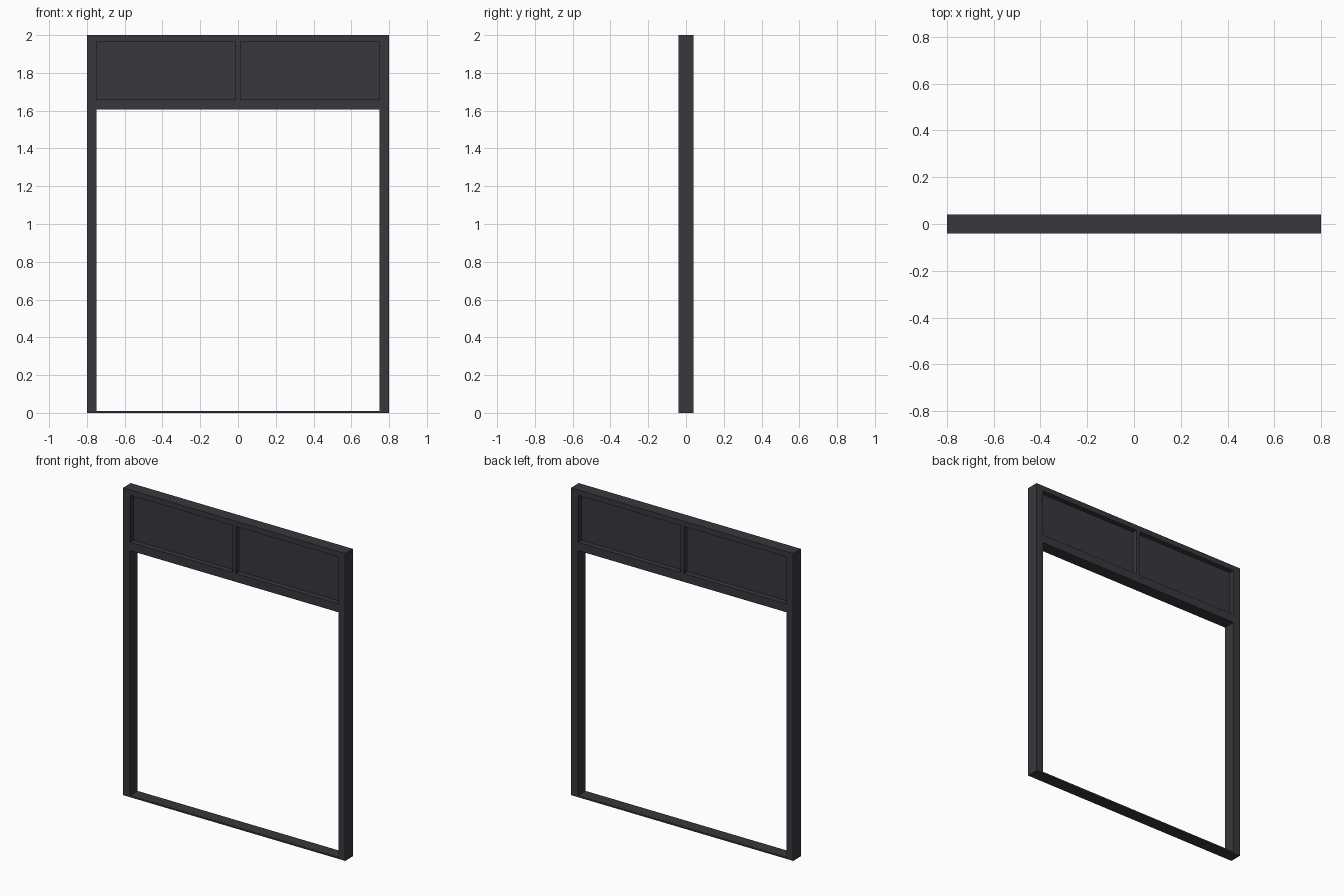
import bpy

cube = bpy.data.objects.get("Cube")
if cube:
    bpy.data.objects.remove(cube, do_unlink=True)

# Single dark paint colour
paint = bpy.data.materials.new("charcoal_paint")
paint.use_nodes = True
colour = (0.041, 0.038, 0.046, 1)
paint.diffuse_color = colour
paint.node_tree.nodes["Principled BSDF"].inputs["Base Color"].default_value = colour

WIDTH, HEIGHT, DEPTH = 1.6, 2.0, 0.08
POST = 0.05
INNER = WIDTH / 2 - POST
MULLION = 0.013      # half width
PANEL_LOW, PANEL_HIGH = 1.66, 1.965


def box(name, x0, x1, z0, z1, depth=DEPTH):
    """Box centred on y = 0 spanning the given x and z ranges."""
    bpy.ops.mesh.primitive_cube_add(size=1)
    ob = bpy.context.object
    ob.name = name
    for v in ob.data.vertices:
        v.co.x = x1 if v.co.x > 0 else x0
        v.co.y *= depth
        v.co.z = z1 if v.co.z > 0 else z0
    ob.data.materials.append(paint)
    return ob


# Posts and recessed panels on both sides
for side, s in (("left", 1), ("right", -1)):
    box(f"{side}_post", *sorted((s * INNER, s * WIDTH / 2)), 0, HEIGHT)
    box(f"{side}_panel", *sorted((s * MULLION, s * INNER)),
        PANEL_LOW, PANEL_HIGH, 0.012)

# Rails between the posts
box("top_rail", -INNER, INNER, PANEL_HIGH, HEIGHT)
box("header_rail", -INNER, INNER, 1.605, PANEL_LOW)
box("threshold", -INNER, INNER, 0, 0.01)

# Upright between the two panels
box("centre_mullion", -MULLION, MULLION, PANEL_LOW, PANEL_HIGH)
